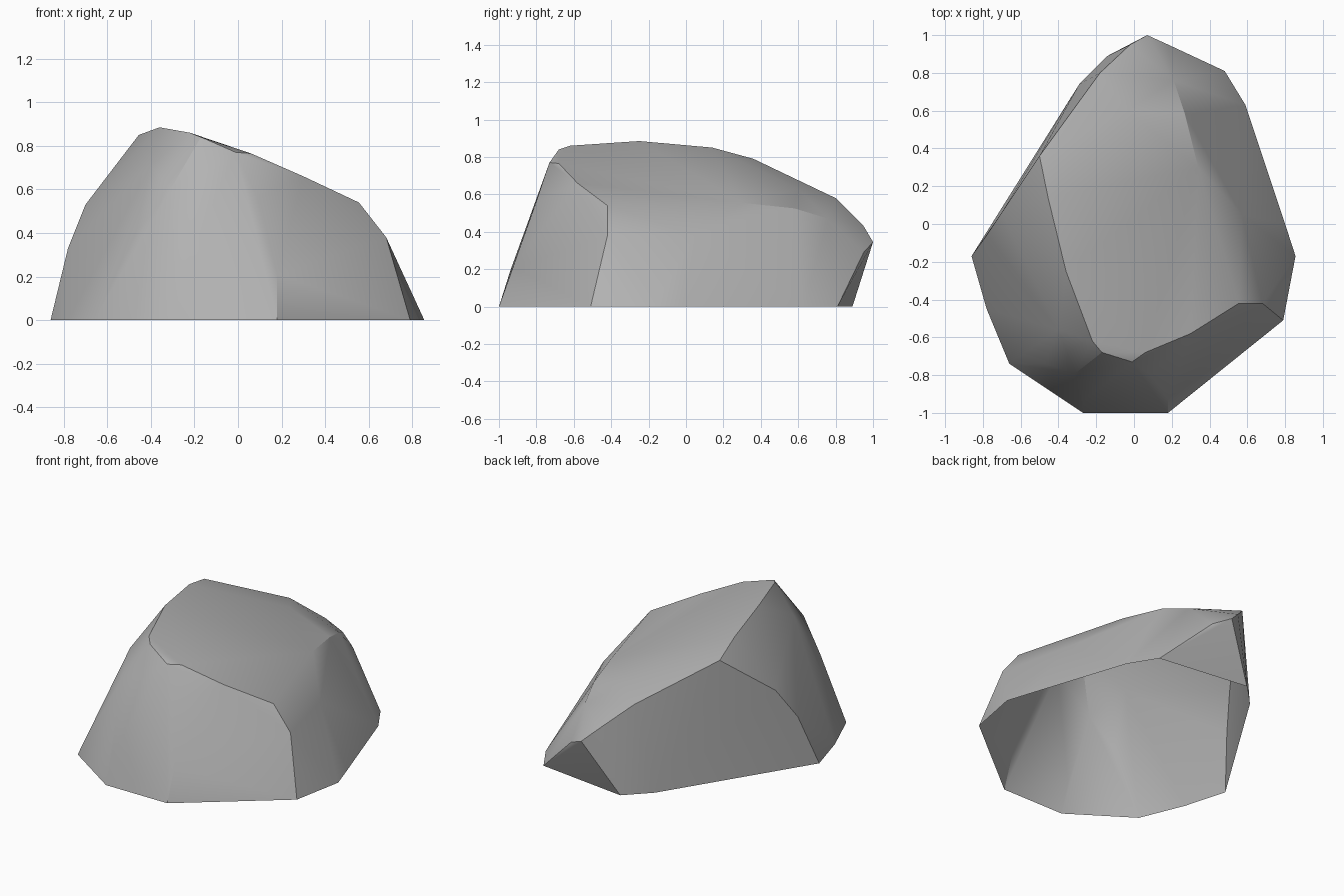
import bpy
import bmesh
import math

cube = bpy.data.objects.get("Cube")
if cube:
    bpy.data.objects.remove(cube, do_unlink=True)


def flat_material(name, colour):
    material = bpy.data.materials.new(name)
    material.use_nodes = True
    material.diffuse_color = colour
    material.node_tree.nodes["Principled BSDF"].inputs["Base Color"].default_value = colour
    return material


# Ground outline of the boulder, counter-clockwise from the front
ground_outline = [
    (-.27, -1), (.18, -1), (.79, -.51), (.855, -.17), (.8, 0), (.59, .63),
    (.48, .81), (-.14, .89), (-.29, .74), (-.86, -.17), (-.78, -.45), (-.66, -.74),
]

# Corners of the steep front faces
front_corners = [
    (.18, -.925, .21), (.09, -.8, .56), (-.27, -.94, .19),
    (-.31, -.79, .6), (-.47, -.74, .4), (.68, -.42, .38),
]

# Lower edge of the sloping top, from the front round to the back tip
low_ridge = [
    (-.01, -.73, .77), (.06, -.68, .765), (.3, -.58, .66), (.555, -.42, .54),
    (.42, -.05, .555), (.34, .3, .555), (.27, .58, .525), (.21, .76, .47),
    (.07, 1, .345),
]

# Upper edge of the sloping top, from the front round to the back tip
high_ridge = [
    (-.17, -.68, .84), (-.22, -.62, .86), (-.36, -.25, .885), (-.455, .14, .85),
    (-.5, .36, .79), (-.18, .8, .58), (-.02, .95, .43),
]

# Slight bulges on the side walls and the top
bulges = [
    (-.7, .06, .53), (-.78, -.06, .33), (-.4, -.56, .71),
    (.57, .05, .38), (.18, .95, .29), (-.04, .6, .63),
]


def build_boulder(name, points, material):
    """Wrap the corner points in a faceted shell that is open underneath."""
    bm = bmesh.new()
    for point in points:
        bm.verts.new(point)
    bmesh.ops.convex_hull(bm, input=list(bm.verts))
    bmesh.ops.recalc_face_normals(bm, faces=list(bm.faces))

    # Open the underside and drop corners the shell did not use
    underside = [f for f in bm.faces if all(v.co.z < .001 for v in f.verts)]
    bmesh.ops.delete(bm, geom=underside, context='FACES_ONLY')
    bmesh.ops.delete(bm, geom=[e for e in bm.edges if not e.link_faces], context='EDGES')
    bmesh.ops.delete(bm, geom=[v for v in bm.verts if not v.link_faces], context='VERTS')

    mesh = bpy.data.meshes.new(name)
    bm.to_mesh(mesh)
    bm.free()
    mesh.materials.append(material)
    rock = bpy.data.objects.new(name, mesh)
    bpy.context.collection.objects.link(rock)
    return rock


grey_stone = flat_material("grey_stone", (.45, .45, .45, 1))
corners = [(x, y, 0) for x, y in ground_outline]
corners += front_corners + low_ridge + high_ridge + bulges
boulder = build_boulder("boulder", corners, grey_stone)

# Soft facets with crisp ridges
bpy.ops.object.select_all(action='DESELECT')
boulder.select_set(True)
bpy.context.view_layer.objects.active = boulder
bpy.ops.object.shade_smooth_by_angle(angle=math.radians(30))
